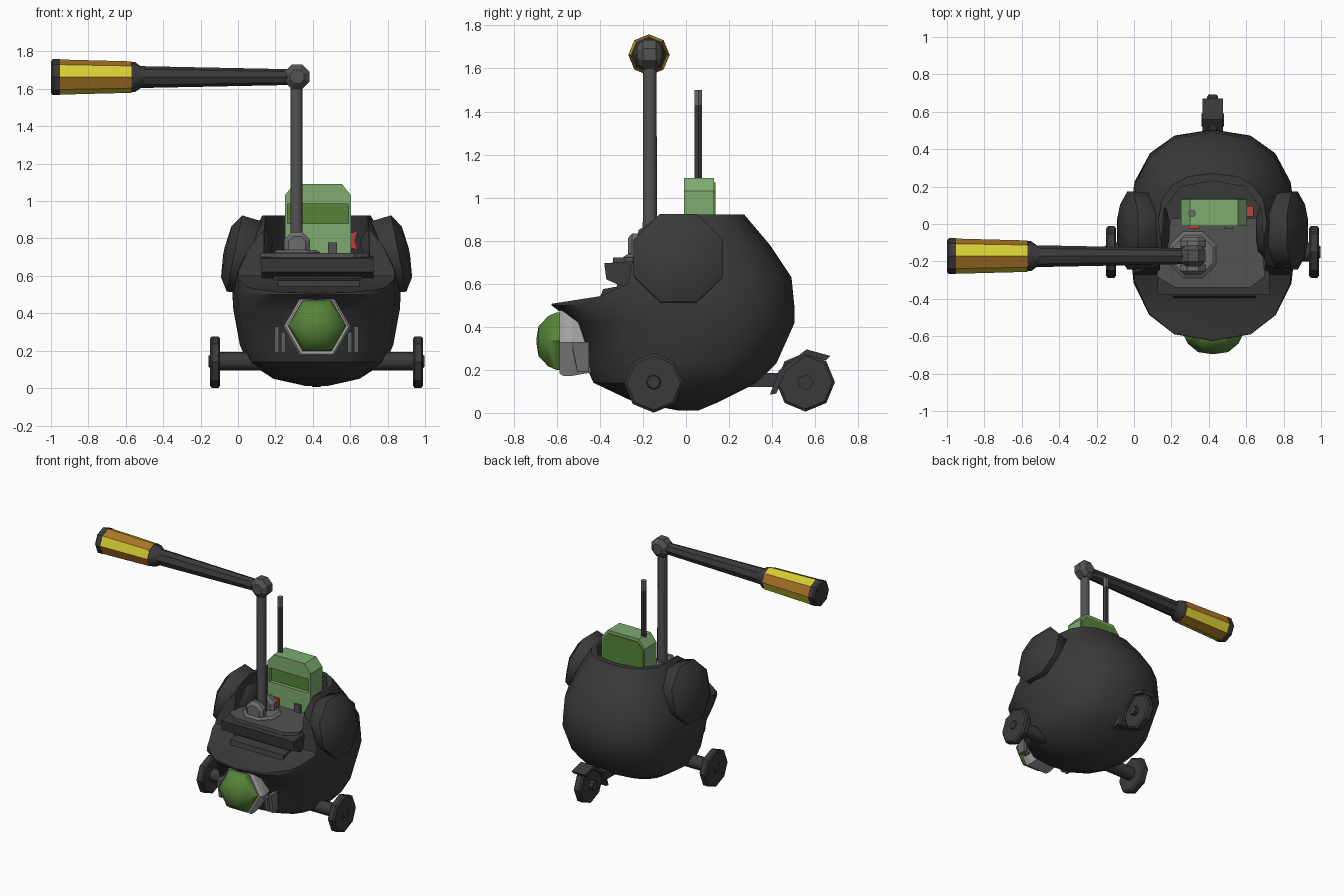
import bpy, bmesh, math
from mathutils import Matrix, Vector

if "Cube" in bpy.data.objects:
    bpy.data.objects.remove(bpy.data.objects["Cube"])

CX = 0.42  # body centre line


def material(name, rgb):
    m = bpy.data.materials.new(name)
    m.diffuse_color = (*rgb, 1)
    m.use_nodes = True
    m.node_tree.nodes["Principled BSDF"].inputs["Base Color"].default_value = m.diffuse_color
    return m


BLACK = material("charcoal", (0.042, 0.042, 0.042))
DARK = material("dark grey", (0.085, 0.085, 0.085))
GREY = material("mid grey", (0.15, 0.15, 0.15))
LIGHT = material("light grey", (0.36, 0.36, 0.36))
GREEN = material("deep green", (0.095, 0.23, 0.04))
PALE = material("pale green", (0.21, 0.41, 0.16))
YELLOW = material("yellow", (0.68, 0.61, 0.035))
ORANGE = material("orange", (0.42, 0.18, 0.022))
RED = material("red", (0.5, 0.05, 0.04))


def finish(name, bm, mats, smooth=0):
    bmesh.ops.recalc_face_normals(bm, faces=bm.faces)
    me = bpy.data.meshes.new(name)
    bm.to_mesh(me)
    bm.free()
    for m in (mats if isinstance(mats, list) else [mats]):
        me.materials.append(m)
    ob = bpy.data.objects.new(name, me)
    bpy.context.collection.objects.link(ob)
    if smooth:
        shade(ob, smooth)
    return ob


def activate(ob):
    bpy.ops.object.select_all(action='DESELECT')
    ob.select_set(True)
    bpy.context.view_layer.objects.active = ob


def shade(ob, deg):
    activate(ob)
    bpy.ops.object.shade_smooth_by_angle(angle=math.radians(deg))


def place(axis, a, b, t):
    return {'X': (t, a, b), 'Y': (a, t, b), 'Z': (a, b, t)}[axis]


def skin(bm, rings):
    """Join rings of points into a closed solid."""
    loops = [[bm.verts.new(p) for p in r] for r in rings]
    n = len(loops[0])
    for lo, hi in zip(loops, loops[1:]):
        for i in range(n):
            f = bm.faces.new((lo[i], lo[(i + 1) % n], hi[(i + 1) % n], hi[i]))
            f.material_index = i % 2
    bm.faces.new(loops[0][::-1])
    bm.faces.new(loops[-1])


def lathe(name, axis, origin, profile, n, mats, smooth=0, phase=0.0, tilt=None):
    """Revolve (radius, offset) pairs round an axis."""
    bm = bmesh.new()
    rings = []
    for r, t in profile:
        ang = [2 * math.pi * (i + phase) / n for i in range(n)]
        rings.append([place(axis, r * math.cos(a), r * math.sin(a), t) for a in ang])
    skin(bm, rings)
    if tilt:
        bmesh.ops.transform(bm, matrix=tilt, verts=bm.verts)
    bmesh.ops.translate(bm, vec=origin, verts=bm.verts)
    if not isinstance(mats, list):
        for f in bm.faces:
            f.material_index = 0
    return finish(name, bm, mats, smooth)


def prism(name, axis, pts, t0, t1, mat):
    bm = bmesh.new()
    skin(bm, [[place(axis, a, b, t) for a, b in pts] for t in (t0, t1)])
    for f in bm.faces:
        f.material_index = 0
    return finish(name, bm, mat)


def box(name, x0, x1, y0, y1, z0, z1, mat):
    return prism(name, 'Z', [(x0, y0), (x1, y0), (x1, y1), (x0, y1)], z0, z1, mat)


# Body: rounded rings (z, half width, front y, back y), then cut open
levels = [(0.012, 0.06, -0.04, 0.06), (0.05, 0.23, -0.24, 0.15), (0.14, 0.37, -0.43, 0.33),
          (0.23, 0.41, -0.47, 0.42), (0.42, 0.445, -0.52, 0.505), (0.50, 0.45, -0.625, 0.503),
          (0.63, 0.44, -0.6, 0.49), (0.78, 0.37, -0.45, 0.39), (0.922, 0.29, -0.25, 0.27)]
rings = []
for z, w, yf, yb in levels:
    ring = []
    for i in range(16):
        c, s = math.cos(i * math.pi / 8), math.sin(i * math.pi / 8)
        e = 0.82
        ring.append((CX + w * math.copysign(abs(c) ** e, c),
                     (yf + yb) / 2 + (yb - yf) / 2 * math.copysign(abs(s) ** e, s), z))
    rings.append(ring)
bm = bmesh.new()
skin(bm, rings)
for f in bm.faces:
    f.material_index = 0
body = finish("body_shell", bm, BLACK)
brow_cut = prism("brow_cutter", 'X', [(-0.9, 0.48), (-0.63, 0.506), (-0.4, 0.542), (-0.27, 0.6),
                                      (-0.17, 1.1), (-0.9, 1.1)], -0.5, 1.5, BLACK)
pit_cut = prism("cockpit_cutter", 'Z', [(0.12, -0.5), (0.72, -0.5), (0.68, 0.08), (0.59, 0.2),
                                        (0.42, 0.23), (0.25, 0.2), (0.16, 0.08)], 0.69, 1.2, BLACK)
for cutter in (brow_cut, pit_cut):
    cutter.hide_render = True
    mod = body.modifiers.new("cut", 'BOOLEAN')
    mod.operation = 'DIFFERENCE'
    mod.solver = 'EXACT'
    mod.object = cutter
    activate(body)
    bpy.ops.object.modifier_apply(modifier=mod.name)
    bpy.data.objects.remove(cutter)
shade(body, 35)

# Shoulders and front wheels, mirrored
for side, s in (("left", -1), ("right", 1)):
    lathe(side + "_shoulder", 'X', (CX + s * 0.40, -0.035, 0.712),
          [(0.12, -s * 0.15), (0.215, -s * 0.06), (0.225, s * 0.04), (0.15, s * 0.085), (0.02, s * 0.098)],
          8, BLACK, 50, 0.5, Matrix.Rotation(-s * 0.2, 4, 'Y'))
    lathe(side + "_wheel", 'X', (CX, -0.15, 0.139),
          [(0.125, s * 0.515), (0.138, s * 0.525), (0.138, s * 0.56), (0.125, s * 0.57)], 8, BLACK)
    lathe(side + "_hub", 'X', (CX, -0.15, 0.143), [(0.04, s * 0.56), (0.03, s * 0.578)], 8, BLACK)
    # Slats beside the lens
    for k, (dx, zt) in enumerate(((0.165, 0.30), (0.2, 0.33))):
        prism(f"{side}_slat_{k}", 'X', [(-0.53, zt), (-0.505, 0.19), (-0.45, 0.19), (-0.45, zt)],
              CX + s * dx, CX + s * (dx + 0.024), GREY)
lathe("front_axle", 'X', (CX, -0.15, 0.143), [(0.05, -0.53), (0.05, 0.53)], 8, BLACK, 50)

# Rear wheel with arm and fender
lathe("rear_wheel", 'X', (CX, 0.555, 0.143), [(0.125, -0.03), (0.137, -0.02), (0.137, 0.02), (0.125, 0.03)], 8, BLACK)
lathe("rear_hub", 'X', (CX, 0.555, 0.143), [(0.035, -0.06), (0.035, 0.06)], 8, BLACK)
box("rear_arm", CX - 0.035, CX + 0.035, 0.25, 0.44, 0.12, 0.185, BLACK)
prism("rear_fender", 'X', [(0.39, 0.085), (0.43, 0.195), (0.56, 0.295), (0.67, 0.265), (0.65, 0.243),
                           (0.56, 0.27), (0.46, 0.19), (0.42, 0.09)], CX - 0.055, CX + 0.055, BLACK)

# Hexagonal lens
lathe("lens_ring", 'Y', (0.423, 0, 0.328), [(0.16, -0.43), (0.18, -0.53), (0.18, -0.57), (0.168, -0.587)], 6, LIGHT)
lathe("lens", 'Y', (0.423, 0, 0.333), [(0.155, -0.57), (0.155, -0.6), (0.135, -0.64), (0.08, -0.685), (0.01, -0.695)],
      6, GREEN, 50)

# Console and deck
prism("console", 'X', [(-0.37, 0.62), (-0.38, 0.695), (-0.24, 0.705), (-0.2, 0.55), (-0.29, 0.585)], 0.125, 0.725, BLACK)
prism("console_step", 'X', [(-0.4, 0.535), (-0.385, 0.575), (-0.25, 0.6), (-0.25, 0.53)], 0.21, 0.65, BLACK)
box("console_neck", 0.19, 0.66, -0.32, -0.24, 0.56, 0.66, BLACK)
prism("deck", 'Z', [(0.12, -0.28), (0.22, -0.34), (0.62, -0.34), (0.7, -0.28), (0.67, 0.03), (0.2, 0.03)], 0.66, 0.722, DARK)

# Radio pack: core, front frame around a dark recess, dark back panel
x0, x1 = 0.25, 0.605
top = [(x0, 1.03), (x0 + 0.05, 1.092), (x1 - 0.05, 1.092), (x1, 1.03)]
prism("pack_core", 'Y', [(x0, 0.7)] + top + [(x1, 0.7)], 0.025, 0.13, PALE)
prism("pack_top_front", 'Y', [(x0, 0.985)] + top + [(x1, 0.985)], -0.01, 0.025, PALE)
box("pack_lower_front", x0, x1, -0.01, 0.025, 0.7, 0.88, PALE)
for x in (x0, x1 - 0.015):
    box("pack_post", x, x + 0.015, -0.01, 0.025, 0.88, 0.985, PALE)
box("pack_recess", x0 + 0.015, x1 - 0.015, 0.017, 0.025, 0.88, 0.985, GREEN)
prism("pack_back_panel", 'Y', [(x0 + 0.01, 0.72), (x0 + 0.01, 1.02), (x0 + 0.055, 1.07), (x1 - 0.055, 1.07),
                               (x1 - 0.01, 1.02), (x1 - 0.01, 0.72)], 0.129, 0.136, GREEN)
prism("red_lever", 'Y', [(0.6, 0.75), (0.64, 0.74), (0.625, 0.79), (0.64, 0.84), (0.6, 0.83)], 0.04, 0.095, RED)
box("red_button", 0.29, 0.35, -0.025, 0.0, 0.72, 0.78, RED)
box("pack_latch", 0.48, 0.53, -0.025, 0.0, 0.72, 0.778, DARK)
lathe("antenna", 'Z', (0.31, 0.057, 0), [(0.021, 1.07), (0.021, 1.43)], 6, BLACK)
lathe("antenna_tip", 'Z', (0.31, 0.057, 0), [(0.021, 1.43), (0.021, 1.5)], 6, GREY)

# Mast with base plate, knuckle and elbow
lathe("mast_plate", 'Z', (0.315, -0.165, 0), [(0.135, 0.7), (0.135, 0.725), (0.115, 0.738)], 8, GREY, 0, 0.5)
for y in (-0.235, -0.105):
    lathe("mast_cheek", 'Y', (0.315, y, 0.765), [(0.05, -0.035), (0.075, -0.015), (0.075, 0.015), (0.05, 0.035)], 8, GREY, 0, 0.5)
lathe("mast", 'Z', (0.313, -0.168, 0), [(0.036, 0.72), (0.034, 1.63)], 8, DARK, 50, 0.5)
lathe("elbow", 'Y', (0.316, -0.17, 1.665), [(0.04, -0.058), (0.072, -0.03), (0.072, 0.03), (0.04, 0.058)], 8, DARK, 0, 0.5)

# Arm with striped grip
C = (0, -0.172, 1.663)
lathe("arm", 'X', C, [(0.042, 0.29), (0.058, -0.5), (0.058, -0.52), (0.08, -0.55), (0.08, -0.575)], 8, BLACK, 40)
lathe("striped_grip", 'X', C, [(0.084, -0.57), (0.094, -0.953)], 8, [ORANGE, YELLOW])
lathe("grip_cap", 'X', C, [(0.096, -0.953), (0.096, -0.99), (0.085, -1.0)], 8, BLACK)
